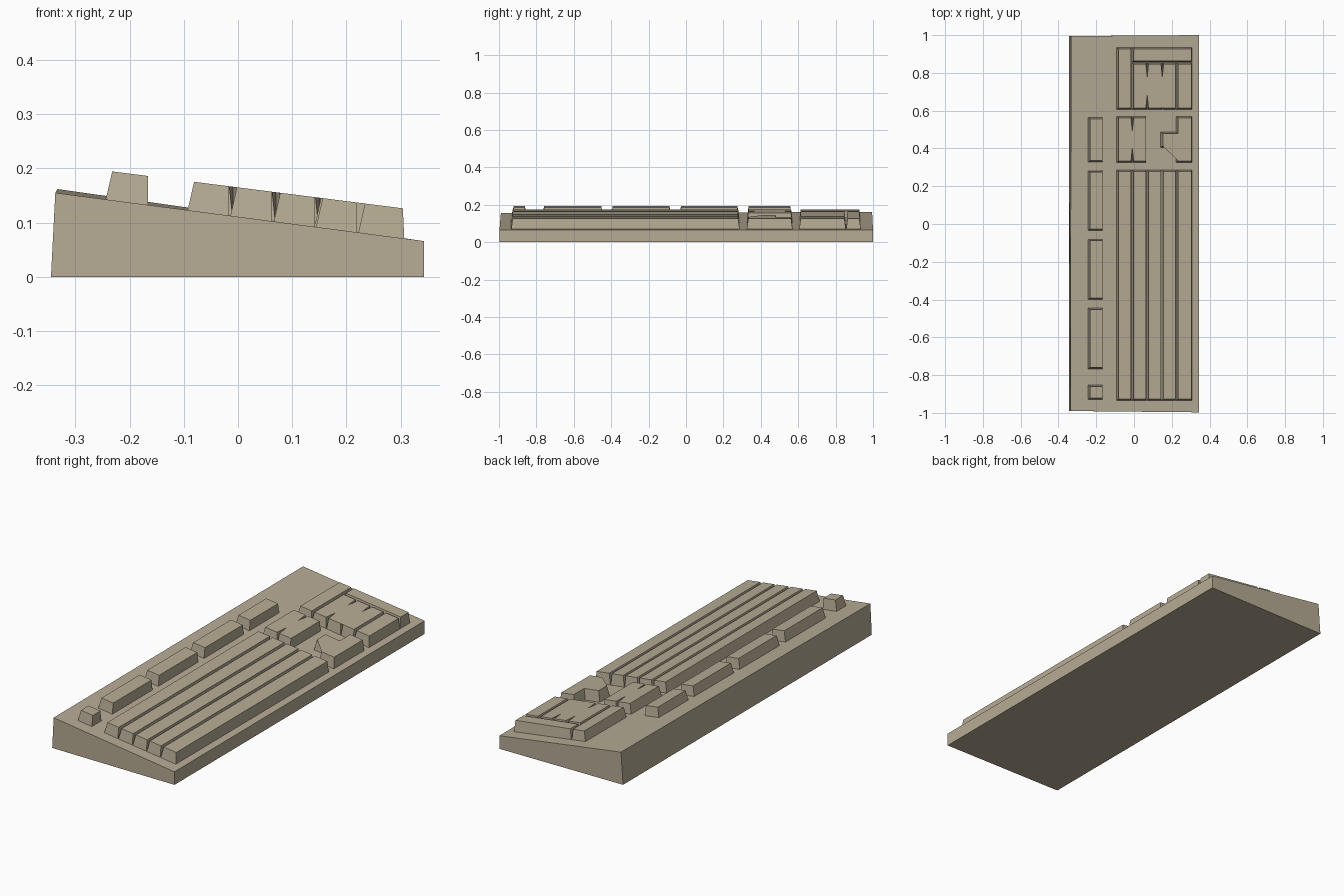
import bpy, bmesh

if "Cube" in bpy.data.objects:
    bpy.data.objects.remove(bpy.data.objects["Cube"])

beige = bpy.data.materials.new("beige_plastic")
beige.diffuse_color = (0.47, 0.41, 0.30, 1)
beige.use_nodes = True
beige.node_tree.nodes["Principled BSDF"].inputs["Base Color"].default_value = beige.diffuse_color


def key_top(x):
    return 0.165 - 0.127 * x


def key_bottom(x):
    return 0.106 - 0.131 * x


def loft(name, lower, upper):
    """Closed solid between two matching 3D outlines."""
    bm = bmesh.new()
    a = [bm.verts.new(p) for p in lower]
    b = [bm.verts.new(p) for p in upper]
    n = len(a)
    caps = [bm.faces.new(a[::-1]), bm.faces.new(b)]
    for i in range(n):
        j = (i + 1) % n
        bm.faces.new((a[i], a[j], b[j], b[i]))
    if n > 4:
        bmesh.ops.triangulate(bm, faces=caps)
    bmesh.ops.recalc_face_normals(bm, faces=bm.faces[:])
    me = bpy.data.meshes.new(name)
    bm.to_mesh(me)
    bm.free()
    me.materials.append(beige)
    ob = bpy.data.objects.new(name, me)
    bpy.context.collection.objects.link(ob)
    return ob


def key_block(name, x0, x1, y0, y1, notches=(), front=0.0, side=0.008):
    """Key row: sloped back, upright front, optional V notches in both ends."""
    def outline(xa, xb, ya, yb, half, depth, z):
        pts = [(xa, ya)]
        for x in notches:
            pts += [(x - half, ya), (x, ya + depth), (x + half, ya)]
        pts += [(xb, ya), (xb, yb)]
        for x in reversed(notches):
            pts += [(x + half, yb), (x, yb - depth), (x - half, yb)]
        pts.append((xa, yb))
        return [(x, y, z(x)) for x, y in pts]
    loft(name,
         outline(x0, x1, y0, y1, 0.0008, 0.004, key_bottom),
         outline(x0 + 0.013, x1 - front, y0 + side, y1 - side, 0.007, 0.07, key_top))


# wedge-shaped case, slightly higher towards the far end
loft("case",
     [(-0.345, -0.99, 0), (0.343, -0.997, 0), (0.343, 1, 0), (-0.345, 0.995, 0)],
     [(-0.337, -0.99, 0.155), (0.343, -0.997, 0.066),
      (0.343, 1, 0.066), (-0.333, 0.995, 0.162)])

# main typing rows
rows = [(-0.094, -0.017), (-0.015, 0.063), (0.065, 0.142), (0.143, 0.219), (0.221, 0.307)]
for i, (a, b) in enumerate(rows):
    key_block(f"typing_row_{i + 1}", a, b, -0.935, 0.287, front=0.003 if i == 4 else 0)

# function key groups
for i, (a, b) in enumerate([(-0.93, -0.853), (-0.767, -0.445), (-0.4, -0.08),
                            (-0.035, 0.283), (0.327, 0.565)]):
    key_block(f"function_keys_{i + 1}", -0.245, -0.166, a, b)

# navigation keys
key_block("navigation_keys", -0.094, 0.063, 0.325, 0.57, notches=(-0.009,))

# arrow keys as one T-shaped block
t_low = [(0.221, 0.325), (0.307, 0.325), (0.307, 0.57), (0.221, 0.57),
         (0.221, 0.487), (0.14, 0.487), (0.14, 0.405), (0.221, 0.405)]
t_top = [(0.234, 0.333), (0.304, 0.333), (0.304, 0.562), (0.234, 0.562),
         (0.234, 0.479), (0.153, 0.479), (0.153, 0.413), (0.234, 0.413)]
loft("arrow_keys", [(x, y, key_bottom(x)) for x, y in t_low],
     [(x, y, key_top(x)) for x, y in t_top])

# number pad
key_block("numpad_top_row", -0.094, -0.017, 0.605, 0.935)
key_block("numpad_digits", -0.015, 0.219, 0.605, 0.855, notches=(0.07, 0.15))
key_block("numpad_bottom_row", 0.221, 0.307, 0.605, 0.855, front=0.003)
key_block("numpad_side_column", -0.015, 0.307, 0.856, 0.935, front=0.003)
